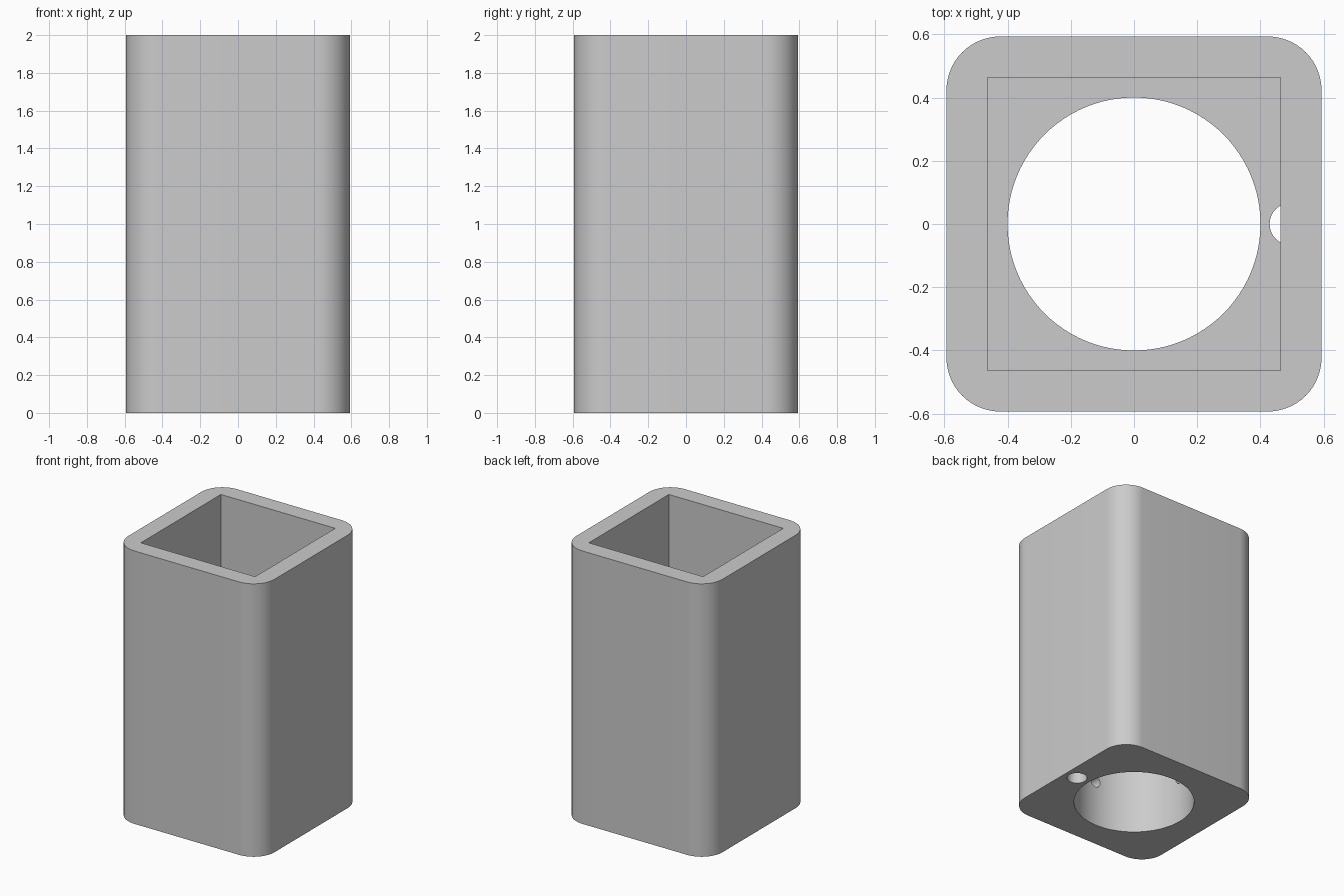
import bpy, bmesh
from math import pi, radians
from mathutils import Matrix, Vector

if "Cube" in bpy.data.objects:
    bpy.data.objects.remove(bpy.data.objects["Cube"])

HEIGHT, WIDTH, CORNER = 2.0, 1.186, 0.17
FLOOR, CAVITY, BORE = 0.667, 0.927, 0.4

grey = bpy.data.materials.new("light_grey")
grey.use_nodes = True
colour = (0.6, 0.6, 0.6, 1)
grey.diffuse_color = colour
grey.node_tree.nodes["Principled BSDF"].inputs["Base Color"].default_value = colour


def finish(name, bm):
    bmesh.ops.recalc_face_normals(bm, faces=bm.faces)
    mesh = bpy.data.meshes.new(name)
    bm.to_mesh(mesh)
    bm.free()
    mesh.materials.append(grey)
    obj = bpy.data.objects.new(name, mesh)
    bpy.context.collection.objects.link(obj)
    return obj


def block(name, width, bottom, top, corner=0):
    """Square column, with optional rounded upright edges."""
    bm = bmesh.new()
    size = Matrix.Diagonal((width, width, top - bottom, 1))
    bmesh.ops.create_cube(bm, size=1, matrix=Matrix.Translation((0, 0, (bottom + top) / 2)) @ size)
    if corner:
        upright = [e for e in bm.edges if abs(e.verts[0].co.z - e.verts[1].co.z) > 0.1]
        bmesh.ops.bevel(bm, geom=upright, offset=corner, segments=16, profile=0.5, affect='EDGES')
    return finish(name, bm)


def rod(name, radius, start, end, sides):
    """Cylinder between two points."""
    start, end = Vector(start), Vector(end)
    axis = end - start
    turn = axis.to_track_quat('Z', 'Y').to_matrix().to_4x4()
    bm = bmesh.new()
    bmesh.ops.create_cone(bm, cap_ends=True, segments=sides, radius1=radius, radius2=radius,
                          depth=axis.length, matrix=Matrix.Translation((start + end) / 2) @ turn)
    return finish(name, bm)


# Rounded square body
body = block("housing_body", WIDTH, 0, HEIGHT, CORNER)

# Square cavity, round bore, cable hole and blind cross holes in the thick floor
mid = FLOOR / 2
cutters = [
    block("cavity_cutter", CAVITY, FLOOR, HEIGHT + 0.2),
    rod("bore_cutter", BORE, (0, 0, -0.1), (0, 0, FLOOR + 0.1), 96),
    rod("cable_hole_cutter", 0.067, (0.496, 0, -0.1), (0.496, 0, FLOOR + 0.003), 32),
    rod("cross_hole_cutter_x", 0.04, (-0.5, 0, mid), (0.5, 0, mid), 24),
    rod("cross_hole_cutter_y", 0.04, (0, -0.5, mid), (0, 0.5, mid), 24),
]

bpy.ops.object.select_all(action='DESELECT')
body.select_set(True)
bpy.context.view_layer.objects.active = body
for cutter in cutters:
    cutter.hide_render = True
    cut = body.modifiers.new(cutter.name, 'BOOLEAN')
    cut.operation = 'DIFFERENCE'
    cut.solver = 'EXACT'
    cut.object = cutter
    bpy.ops.object.modifier_apply(modifier=cut.name)
    bpy.data.objects.remove(cutter)

bpy.ops.object.shade_smooth_by_angle(angle=radians(30))
